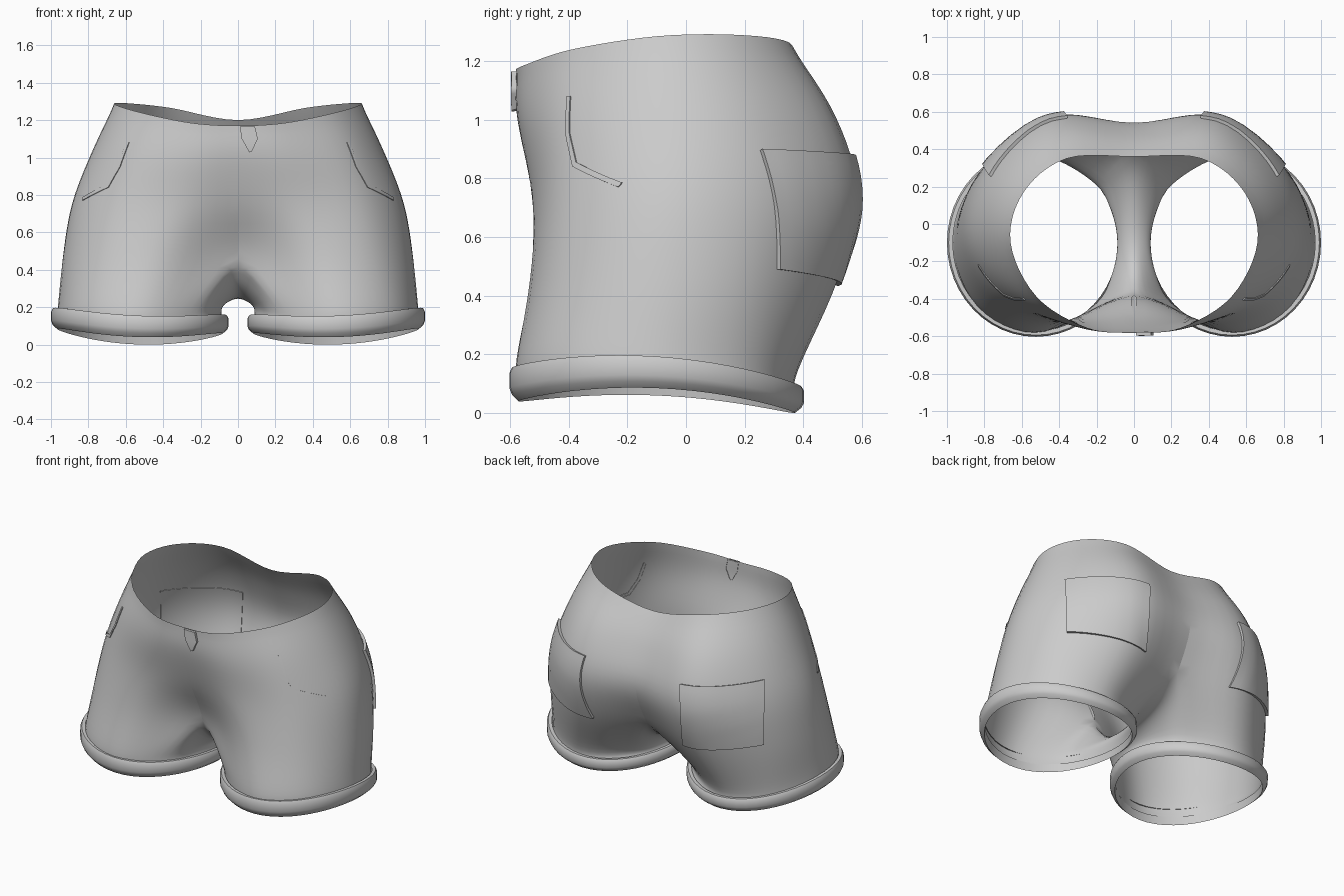
import bpy, bmesh
from math import sin, cos, radians, tau
from mathutils import Vector as V
from mathutils.bvhtree import BVHTree

if "Cube" in bpy.data.objects:
    bpy.data.objects.remove(bpy.data.objects["Cube"])

STEP = 6  # samples per control span


def spline(pts, before, after, n=STEP):
    """Catmull-Rom through pts, with explicit ghost points at both ends."""
    p = [before] + list(pts) + [after]
    out = []
    for i in range(1, len(p) - 2):
        a, b, c, d = p[i - 1:i + 3]
        for k in range(n):
            t = k / n
            out.append(0.5 * (2 * b + (c - a) * t + (2 * a - 5 * b + 4 * c - d) * t * t
                              + (3 * b - a - 3 * c + d) * t ** 3))
    return out + [pts[-1].copy()]


def flip(p):
    return V((-p.x, p.y, p.z))


def add_grid(bm, rows):
    vs = [[bm.verts.new(p) for p in r] for r in rows]
    for a, b in zip(vs, vs[1:]):
        for j in range(len(a) - 1):
            bm.faces.new((a[j], b[j], b[j + 1], a[j + 1]))


def finish(name, bm, mirror=False, angle=40):
    me = bpy.data.meshes.new(name)
    bm.to_mesh(me)
    ob = bpy.data.objects.new(name, me)
    bpy.context.collection.objects.link(ob)
    if mirror:
        ob.modifiers.new("Mirror", 'MIRROR')
    bpy.ops.object.select_all(action='DESELECT')
    ob.select_set(True)
    bpy.context.view_layer.objects.active = ob
    bpy.ops.object.shade_smooth_by_angle(angle=radians(angle))
    return ob


def hem_z(a):
    return 0.046 + 0.0125 * cos(a) - 0.02 * sin(a) + 0.026 * cos(2 * a)


def leg_point(deg, rx, ry, lift):
    a = radians(deg)
    return V((0.525 + rx * cos(a), -0.1 + ry * sin(a), hem_z(a) + lift))


# Half torso sections, front centre to back centre
torso = [[V(p) for p in row] for row in (
    ((0, -.58, 1.17), (.25, -.555, 1.185), (.52, -.39, 1.24), (.66, -.1, 1.285),
     (.59, .17, 1.29), (.36, .35, 1.265), (0, .36, 1.2)),
    ((0, -.575, 1.0), (.3, -.555, 1.0), (.62, -.4, 1.02), (.785, -.08, 1.02),
     (.71, .25, 1.02), (.42, .51, 1.01), (0, .47, 1.0)),
    ((0, -.5, .74), (.35, -.525, .74), (.7, -.41, .75), (.89, -.08, .75),
     (.79, .3, .75), (.45, .585, .74), (0, .54, .74)),
    ((0, -.38, .46), (.42, -.535, .46), (.77, -.43, .46), (.94, -.1, .46),
     (.83, .28, .46), (.45, .53, .46), (0, .42, .46)),
)]
crotch = [V((0, .24, .31)), V((0, -.05, .245)), V((0, -.25, .3))]
leg_spec = ((.44, .485, .14), (.448, .478, .05))
legs = [[leg_point(-135 + 45 * i, rx, ry, l) for i in range(7)] for rx, ry, l in leg_spec]
inner = [[leg_point(d, rx, ry, l) for d in (157.5, 180, 202.5)] for rx, ry, l in leg_spec]

rows = [spline(r, flip(r[1]), flip(r[5])) for r in torso]
rows += [spline(r, s[2], s[0]) for r, s in zip(legs, inner)]
cols = [spline(c, 2 * c[0] - c[1], 2 * c[-1] - c[-2]) for c in zip(*rows)]
outer_grid = [list(r) for r in zip(*cols)]

# Inner thigh between the crotch seam and the hem
D, C = torso[3], torso[2]
seam = [spline([D[6]] + crotch + [D[0]], C[6], C[0])]
seam += [spline([r[6]] + s + [r[0]], r[5], r[1]) for r, s in zip(legs, inner)]
icols = [spline(c, flip(c[1]), 2 * c[-1] - c[-2]) for c in zip(*seam)]
inner_grid = [list(r) for r in zip(*icols)]
for k, r in enumerate(inner_grid):
    r[0], r[-1] = outer_grid[3 * STEP + k][-1], outer_grid[3 * STEP + k][0]

# Shorts body
bm = bmesh.new()
add_grid(bm, outer_grid)
add_grid(bm, inner_grid)
for v in bm.verts:
    if abs(v.co.x) < 1e-3:
        v.co.x = 0
dup = bmesh.ops.duplicate(bm, geom=bm.verts[:] + bm.edges[:] + bm.faces[:])['geom']
for v in dup:
    if isinstance(v, bmesh.types.BMVert):
        v.co.x *= -1
bmesh.ops.reverse_faces(bm, faces=[f for f in dup if isinstance(f, bmesh.types.BMFace)])
bmesh.ops.remove_doubles(bm, verts=bm.verts[:], dist=1e-4)
for _ in range(4):
    bmesh.ops.smooth_vert(bm, verts=[v for v in bm.verts if not v.is_boundary], factor=0.5,
                          use_axis_x=True, use_axis_y=True, use_axis_z=True)
tree = BVHTree.FromBMesh(bm)
finish("shorts_body", bm, angle=80)

# Rolled leg cuffs
bm = bmesh.new()
profile = ((-.004, 1), (.018, 1.02), (.027, .85), (.027, .4), (.018, .2), (-.004, 0), (-.01, .5))
ring = []
for dr, t in profile:
    loop = []
    for i in range(49):
        a = tau * i / 48
        h = 0.1 - 0.012 * sin(a) + 0.006 * cos(a)
        loop.append(V((.525 + (.448 + dr) * cos(a), -.1 + (.476 + dr) * sin(a), hem_z(a) + h * t)))
    ring.append(loop)
add_grid(bm, ring)
bmesh.ops.remove_doubles(bm, verts=bm.verts[:], dist=1e-5)
finish("leg_cuff", bm, mirror=True)


def cloth_patch(name, left, right, direction, lift, n=12, mirror=True):
    """Panel laid on the body between two edge polylines, rims folded down."""
    d = V(direction).normalized()

    def along(line, t):
        s = t * (len(line) - 1)
        i = min(int(s), len(line) - 2)
        return V(line[i]).lerp(V(line[i + 1]), s - i)

    ts = [0] + [i / n for i in range(n + 1)] + [1]
    grid = []
    for i, t in enumerate(ts):
        row = []
        for j, s in enumerate(ts):
            p = along(left, t).lerp(along(right, t), s)
            hit, nor, _, _ = tree.ray_cast(p + d, -d)
            if hit is None:
                hit, nor, _, _ = tree.find_nearest(p)
            if nor.dot(d) < 0:
                nor = -nor
            rim = i in (0, n + 2) or j in (0, n + 2)
            row.append(hit + nor * (-0.003 if rim else lift))
        grid.append(row)
    bm = bmesh.new()
    add_grid(bm, grid)
    finish(name, bm, mirror)


# Back pockets
cloth_patch("back_pocket", [(.81, .33, .895), (.81, .33, .49)],
            [(.38, .6, .875), (.4, .6, .44)], (.53, .85, 0), .018)
# Slanted front pocket openings
cloth_patch("front_pocket_edge",
            [(.59, -.42, 1.08), (.63, -.41, .95), (.7, -.4, .84), (.84, -.25, .77)],
            [(.61, -.42, 1.08), (.65, -.41, .955), (.715, -.4, .855), (.85, -.25, .785)],
            (.5, -.85, 0), .005)
# Fly flap at the front of the waist
cloth_patch("fly_flap", [(.01, -.6, 1.165), (.02, -.6, 1.1), (.06, -.6, 1.03)],
            [(.09, -.6, 1.165), (.105, -.6, 1.1), (.075, -.6, 1.035)], (0, -1, 0), .016,
            mirror=False)
